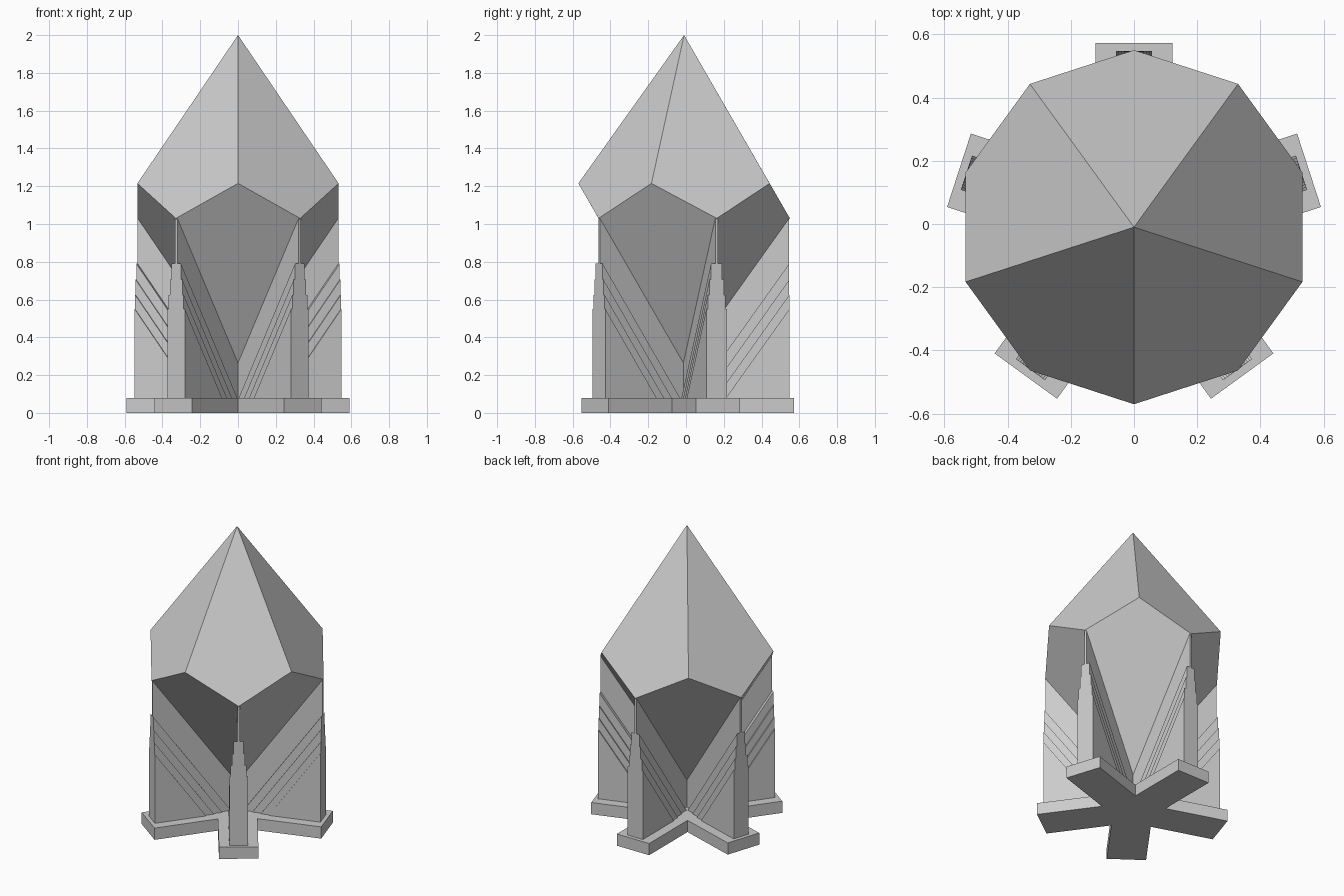
import bpy, bmesh
from math import radians, cos, sin
from mathutils import Matrix

old = bpy.data.objects.get("Cube")
if old:
    bpy.data.objects.remove(old, do_unlink=True)

CENTRE = Matrix.Translation((0, -0.01, 0))
BASE_TOP = 0.08
RADIUS = 0.56

grey = bpy.data.materials.new("light grey")
grey.use_nodes = True
colour = (0.6, 0.6, 0.6, 1)
grey.diffuse_color = colour
grey.node_tree.nodes["Principled BSDF"].inputs["Base Color"].default_value = colour


def finish(name, bm):
    bmesh.ops.recalc_face_normals(bm, faces=bm.faces[:])
    mesh = bpy.data.meshes.new(name)
    bm.to_mesh(mesh)
    bm.free()
    mesh.materials.append(grey)
    obj = bpy.data.objects.new(name, mesh)
    bpy.context.collection.objects.link(obj)
    obj.matrix_world = CENTRE
    return obj


def extrude(bm, points, offset):
    face = bm.faces.new([bm.verts.new(p) for p in points])
    result = bmesh.ops.extrude_face_region(bm, geom=[face])
    moved = [g for g in result["geom"] if isinstance(g, bmesh.types.BMVert)]
    bmesh.ops.translate(bm, verts=moved, vec=offset)


def polar(radius, degrees, z):
    a = radians(degrees)
    return (radius * cos(a), radius * sin(a), z)


# Crystal: ten kite faces between two apexes and two offset rings
bm = bmesh.new()
top = bm.verts.new((0, 0, 2))
bottom = bm.verts.new((0, 0, 0.245))
upper = [bm.verts.new(polar(RADIUS, -90 + 72 * i, 1.215)) for i in range(5)]
lower = [bm.verts.new(polar(RADIUS, -54 + 72 * i, 1.03)) for i in range(5)]
for i in range(5):
    j = (i + 1) % 5
    bm.faces.new((top, upper[i], lower[i], upper[j]))
    bm.faces.new((bottom, lower[j], upper[j], lower[i]))
finish("crystal", bm)

# Star base: outline of five square-ended arms
half, reach = 0.122, 0.582
notch = half / sin(radians(36))
outline = []
for i in range(5):
    turn = Matrix.Rotation(radians(-54 + 72 * i), 3, "Z")
    outline += [turn @ Matrix.Identity(3).col[0] * reach - turn.col[1] * half,
                turn.col[0] * reach + turn.col[1] * half]
    outline.append(turn.col[0].copy())
    outline[-1].xyz = polar(notch, -18 + 72 * i, 0)
bm = bmesh.new()
extrude(bm, outline, (0, 0, BASE_TOP))
finish("star_base", bm)

# Fins: nested plates, thicker as their sloping tops step down
SLOPE = (1.03 - 0.245) / RADIUS
PLATES = [(0.007, 1.03), (0.031, 0.79), (0.040, 0.705), (0.049, 0.625), (0.057, 0.55)]
for i in range(5):
    bm = bmesh.new()
    for step, (thick, height) in enumerate(PLATES):
        edge = 0.556 + 0.0003 * step
        inner = max(0, edge - (height - BASE_TOP) / SLOPE)
        points = [(inner, -thick, BASE_TOP), (edge, -thick, BASE_TOP), (edge, -thick, height)]
        if inner == 0:
            points.append((0, -thick, height - SLOPE * edge))
        extrude(bm, points, (0, 2 * thick, 0))
    bm.transform(Matrix.Rotation(radians(-54 + 72 * i), 4, "Z"))
    finish(f"stepped_fin_{i + 1}", bm)
